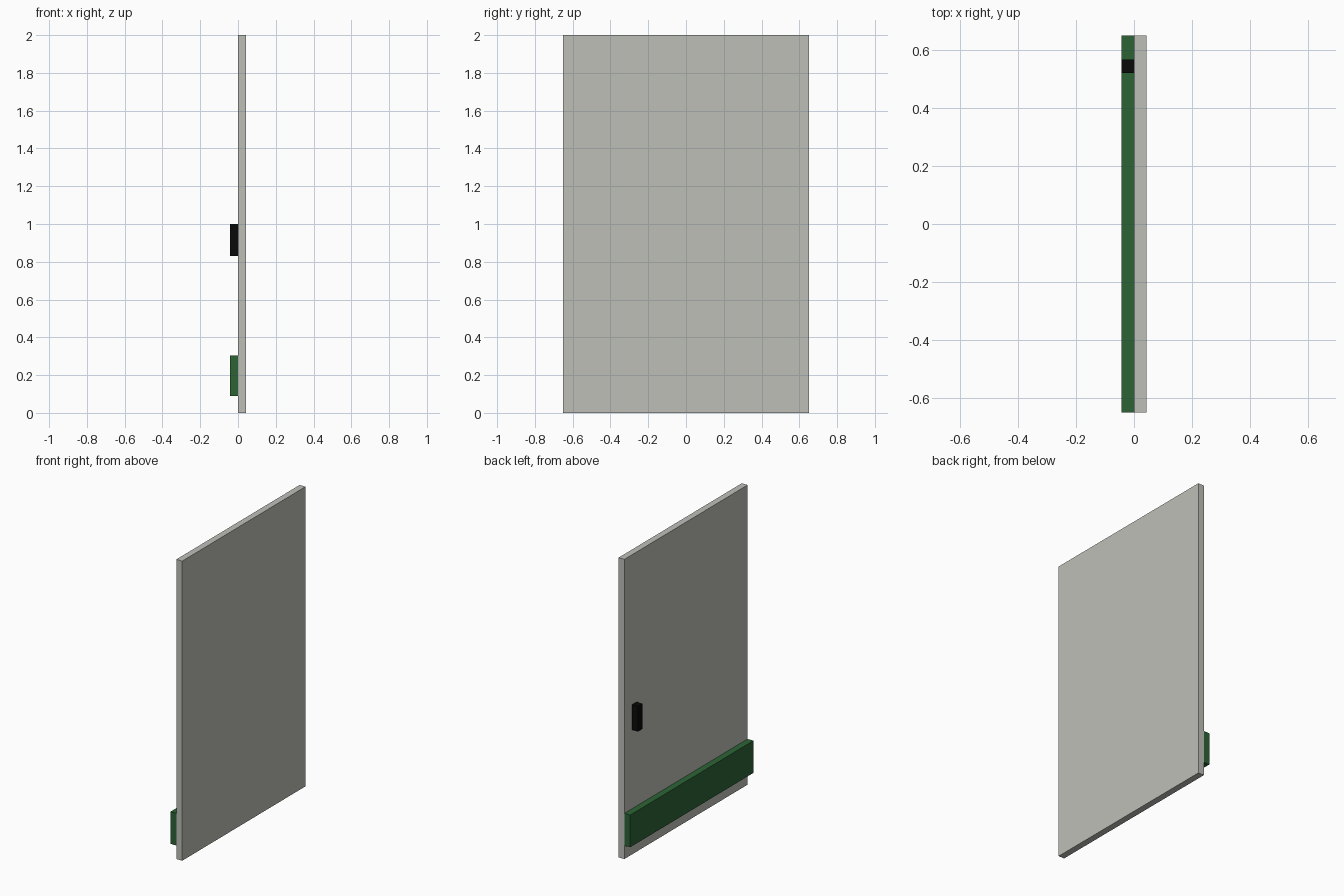
import bpy

if "Cube" in bpy.data.objects:
    bpy.data.objects.remove(bpy.data.objects["Cube"])


def material(name, color):
    mat = bpy.data.materials.new(name)
    mat.diffuse_color = (*color, 1.0)
    mat.use_nodes = True
    mat.node_tree.nodes["Principled BSDF"].inputs["Base Color"].default_value = mat.diffuse_color
    return mat


def box(name, low, high, mat):
    """Axis-aligned box between two corners."""
    center = [(a + b) / 2 for a, b in zip(low, high)]
    bpy.ops.mesh.primitive_cube_add(size=1, location=center)
    obj = bpy.context.object
    obj.name = name
    obj.scale = [b - a for a, b in zip(low, high)]
    bpy.ops.object.transform_apply(location=False, rotation=False, scale=True)
    obj.data.materials.append(mat)
    return obj


grey = material("warm grey", (0.52, 0.52, 0.485))
green = material("dark green", (0.025, 0.127, 0.037))
black = material("black", (0.003, 0.003, 0.003))

# Door leaf
box("door_panel", (0.0, -0.65, 0.0), (0.043, 0.65, 2.0), grey)
# Kick board across the lower part of the door
box("kick_board", (-0.043, -0.65, 0.09), (0.0, 0.65, 0.305), green)
# Upright pull handle near one edge
box("handle", (-0.043, 0.522, 0.83), (0.0, 0.567, 1.0), black)
